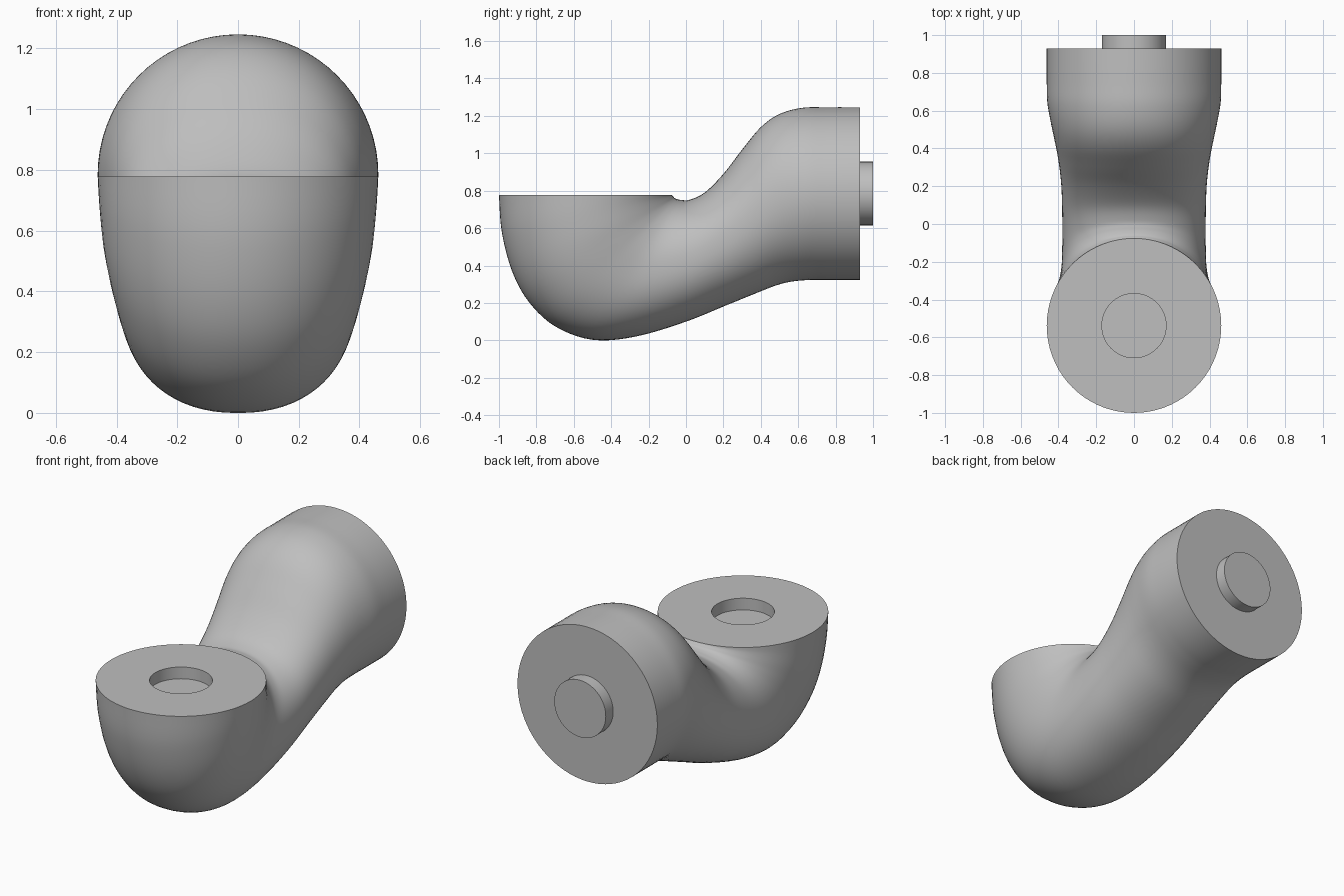
import bpy, bmesh, math
from mathutils import Vector

cube = bpy.data.objects.get("Cube")
if cube:
    bpy.data.objects.remove(cube, do_unlink=True)

SEG = 72     # points around the tube
STEPS = 5    # rings between stations
R, PIN = 0.462, 0.17

grey = bpy.data.materials.new("light grey")
grey.use_nodes = True
colour = (0.52, 0.52, 0.52, 1)
grey.diffuse_color = colour
grey.node_tree.nodes["Principled BSDF"].inputs["Base Color"].default_value = colour

# Stations of the bend: inner y, inner z, outer y, outer z, half width
STATIONS = [Vector(s) for s in (
    (-.076, .778, -1, .778, R),
    (-.074, .774, -.985, .58, .456),
    (-.068, .768, -.93, .37, .445),
    (-.06, .76, -.84, .205, .427),
    (-.045, .754, -.7, .075, .405),
    (-.02, .75, -.5, .003, .386),
    (.02, .752, -.27, .02, .38),
    (.1, .79, 0, .1, .38),
    (.2, .89, .21, .185, .385),
    (.3, 1.02, .37, .25, .4),
    (.4, 1.14, .48, .293, .42),
    (.5, 1.21, .57, .315, .44),
    (.62, 1.243, .67, .323, .459),
    (.75, 1.246, .76, .323, R),
    (.93, 1.246, .93, .323, R))]


def smooth_path(pts):
    """Catmull-Rom through the stations."""
    out = []
    for i in range(len(pts) - 1):
        a, b, c = pts[max(i - 1, 0)], pts[i], pts[i + 1]
        d = pts[min(i + 2, len(pts) - 1)]
        for k in range(STEPS):
            t = k / STEPS
            out.append(b + (c - a) * (t / 2) + (a * 2 - b * 5 + c * 4 - d) * (t * t / 2)
                       + (b * 3 - a - c * 3 + d) * (t ** 3 / 2))
    return out + [pts[-1]]


def section(s):
    """Round cross-section, slightly boxier where the tube is narrow."""
    inner, outer = Vector((0, s[0], s[1])), Vector((0, s[2], s[3]))
    mid, half = (inner + outer) / 2, (inner - outer) / 2
    power = 2 / (2 + 3 * max(0, R - s[4]))
    ring = []
    for i in range(SEG):
        a = math.tau * i / SEG
        c, n = (math.copysign(abs(f) ** power, f) for f in (math.cos(a), math.sin(a)))
        ring.append(mid + half * c + Vector((s[4] * n, 0, 0)))
    return ring


def finish(obj):
    obj.data.materials.append(grey)
    bpy.ops.object.select_all(action='DESELECT')
    obj.select_set(True)
    bpy.context.view_layer.objects.active = obj
    bpy.ops.object.shade_smooth_by_angle(angle=math.radians(40))


# Bent body, lofted from socket floor to back face
first = STATIONS[0]
centre = (first[0] + first[2]) / 2
socket = [Vector((centre + PIN, z, centre - PIN, z, PIN)) for z in (.708, .778)]
rings = [section(s) for s in socket + smooth_path(STATIONS)]
# keep the socket truly round
for ring, s in zip(rings[:2], socket):
    for i, p in enumerate(ring):
        a = math.tau * i / SEG
        p[:] = (PIN * math.sin(a), centre + PIN * math.cos(a), s[1])

bm = bmesh.new()
loops = [[bm.verts.new(p) for p in ring] for ring in rings]
for lo, hi in zip(loops, loops[1:]):
    for i in range(SEG):
        j = (i + 1) % SEG
        bm.faces.new((lo[i], lo[j], hi[j], hi[i]))
bm.faces.new(loops[0])
bm.faces.new(loops[-1])
bmesh.ops.recalc_face_normals(bm, faces=bm.faces)
mesh = bpy.data.meshes.new("bent_body")
bm.to_mesh(mesh)
bm.free()
body = bpy.data.objects.new("bent_body", mesh)
bpy.context.collection.objects.link(body)
finish(body)

# Peg on the back face
bpy.ops.mesh.primitive_cylinder_add(vertices=SEG, radius=PIN, depth=.09,
                                    location=(0, .955, .785), rotation=(math.pi / 2, 0, 0))
peg = bpy.context.object
peg.name = "peg"
finish(peg)
